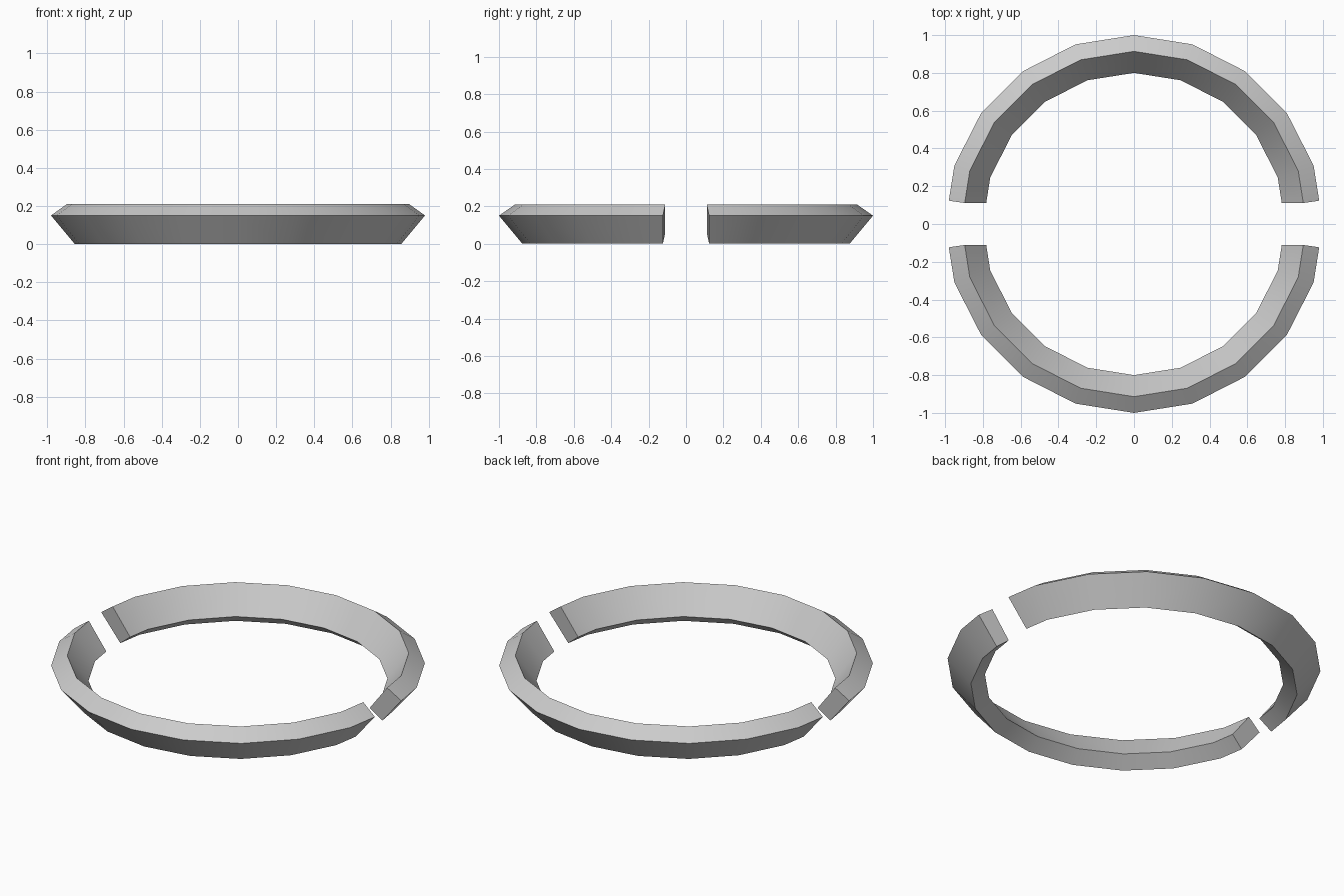
import bpy, bmesh, math

if "Cube" in bpy.data.objects:
    bpy.data.objects.remove(bpy.data.objects["Cube"])

SIDES = 20
STEP = 2 * math.pi / SIDES
# Tilted rectangular section: radius, height, y where the end is cut
SECTION = [(1.0, 0.15, 0.1235), (0.914, 0.21, 0.111),
           (0.80, 0.06, 0.111), (0.875, 0.0, 0.1235)]


def end_x(radius, y):
    # x on the polygon's edge between angle 0 and one step
    t = y / (radius * math.sin(STEP))
    return radius * (1 - t + t * math.cos(STEP))


def half_ring(name, side):
    bm = bmesh.new()
    rings = [[bm.verts.new((end_x(r, y), side * y, z)) for r, z, y in SECTION]]
    for i in range(1, SIDES // 2):
        a = i * STEP
        rings.append([bm.verts.new((r * math.cos(a), side * r * math.sin(a), z))
                      for r, z, _ in SECTION])
    rings.append([bm.verts.new((-end_x(r, y), side * y, z)) for r, z, y in SECTION])
    # Long faces
    for a, b in zip(rings, rings[1:]):
        for k in range(4):
            n = (k + 1) % 4
            bm.faces.new((a[k], a[n], b[n], b[k]))
    # End caps
    bm.faces.new(rings[0])
    bm.faces.new(rings[-1])
    bmesh.ops.recalc_face_normals(bm, faces=bm.faces)
    mesh = bpy.data.meshes.new(name)
    bm.to_mesh(mesh)
    bm.free()
    obj = bpy.data.objects.new(name, mesh)
    bpy.context.collection.objects.link(obj)
    bpy.ops.object.select_all(action='DESELECT')
    obj.select_set(True)
    bpy.context.view_layer.objects.active = obj
    bpy.ops.object.shade_smooth_by_angle(angle=math.radians(30))


half_ring("back_half_ring", 1)
half_ring("front_half_ring", -1)
